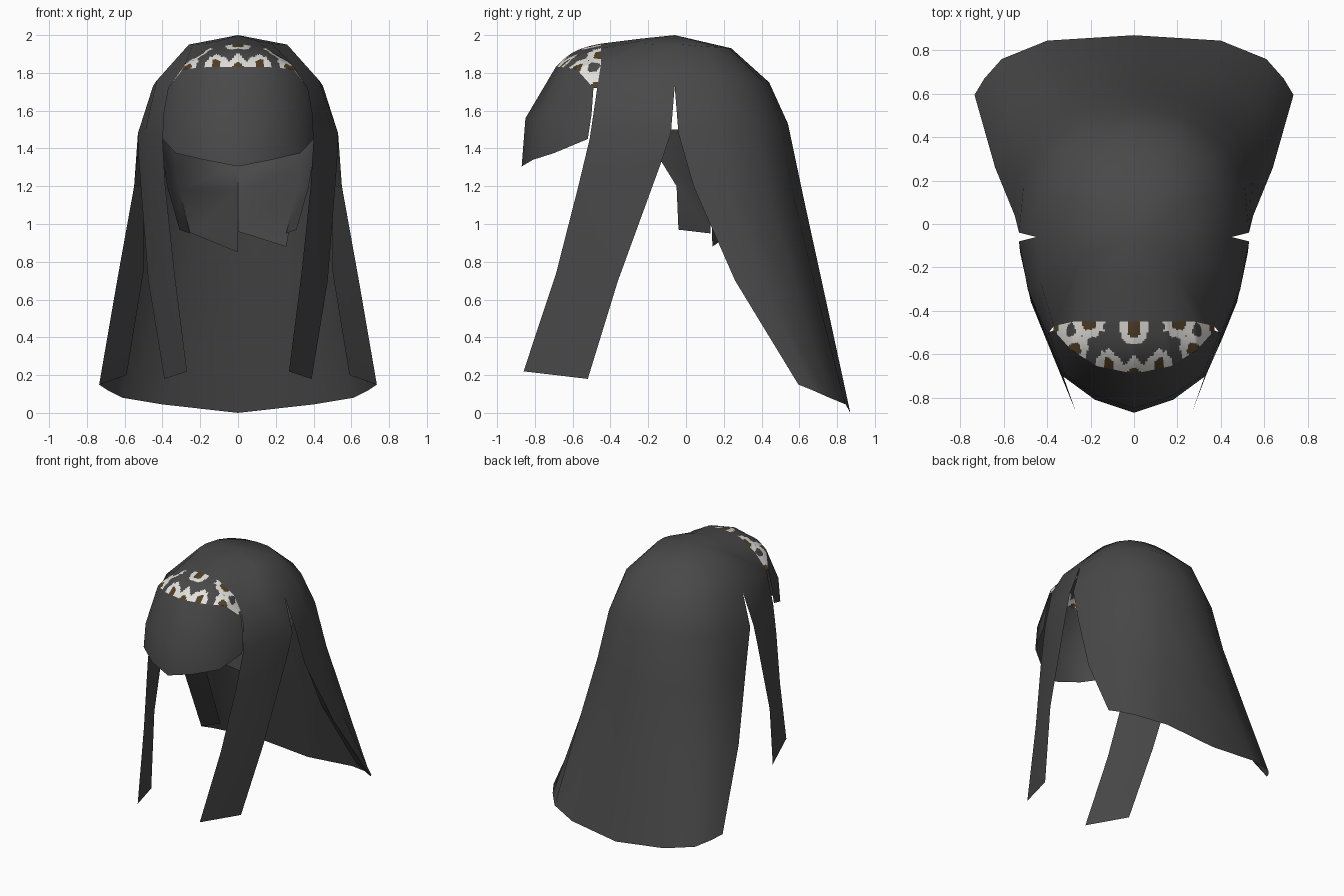
import bpy
import bmesh
import math
from mathutils import Vector

cube = bpy.data.objects.get("Cube")
if cube:
    bpy.data.objects.remove(cube, do_unlink=True)


def make_material(name, colour):
    mat = bpy.data.materials.new(name)
    mat.use_nodes = True
    rgba = (*colour, 1)
    mat.diffuse_color = rgba
    bsdf = mat.node_tree.nodes["Principled BSDF"]
    bsdf.inputs["Base Color"].default_value = rgba
    bsdf.inputs["Roughness"].default_value = 0.9
    return mat


charcoal = make_material("charcoal cloth", (0.066, 0.066, 0.066))
ivory = make_material("ivory pattern", (0.75, 0.74, 0.71))
brown = make_material("brown pattern", (0.085, 0.05, 0.02))


def loft(bm, rows, mirrored=True):
    """Join neighbouring rows of points with quads, on both sides if mirrored."""
    for side in ((1, -1) if mirrored else (1,)):
        grid = [[bm.verts.new((x * side, y, z)) for x, y, z in row] for row in rows]
        for upper, lower in zip(grid, grid[1:]):
            for i in range(len(upper) - 1):
                quad = [upper[i], lower[i], lower[i + 1], upper[i + 1]]
                bm.faces.new(quad if side > 0 else quad[::-1])


def finish(name, bm, materials, smooth_angle=55):
    """Weld the lofted strips and turn them into a smooth shaded object."""
    bmesh.ops.remove_doubles(bm, verts=bm.verts, dist=0.0005)
    mesh = bpy.data.meshes.new(name)
    bm.to_mesh(mesh)
    bm.free()
    for mat in materials:
        mesh.materials.append(mat)
    obj = bpy.data.objects.new(name, mesh)
    bpy.context.collection.objects.link(obj)
    bpy.ops.object.select_all(action="DESELECT")
    obj.select_set(True)
    bpy.context.view_layer.objects.active = obj
    bpy.ops.object.shade_smooth_by_angle(angle=math.radians(smooth_angle))
    return obj


def along(points, t):
    """Point at fraction t of a polyline."""
    s = t * (len(points) - 1)
    i = min(int(s), len(points) - 2)
    return Vector(points[i]).lerp(Vector(points[i + 1]), s - i)


# Shared edges, each running from the centre line to the model's left
brow_edge = [(0, -.45, 1.955), (.15, -.45, 1.93), (.28, -.45, 1.85), (.37, -.47, 1.72)]
veil_edge = [(0, -.69, 1.83), (.17, -.655, 1.83), (.29, -.58, 1.82), (.37, -.49, 1.72)]

# Hood crown: rings around the apex, running from front to back
apex = (0, -.06, 2)
top_ring = [(0, -.25, 1.98), (.1, -.24, 1.97), (.18, -.22, 1.955), (.24, -.15, 1.95),
            (.26, -.1, 1.95), (.26, -.02, 1.95), (.24, .1, 1.94), (.19, .18, 1.935),
            (.1, .23, 1.93), (0, .24, 1.93)]
temple_ring = brow_edge + [(.43, -.27, 1.76), (.45, -.06, 1.73), (.42, .14, 1.75),
                           (.34, .3, 1.75), (.19, .41, 1.75), (0, .44, 1.75)]

# Front tails and back drape are split by a slit below the temple
tail_rows = [
    temple_ring[3:6],
    [(.4, -.51, 1.45), (.49, -.3, 1.5), (.53, -.08, 1.48)],
    [(.385, -.57, 1.2), (.47, -.36, 1.25), (.525, -.13, 1.33)],
    [(.335, -.69, .73), (.41, -.52, .72), (.475, -.36, .7)],
    [(.27, -.86, .22), (.33, -.69, .2), (.39, -.52, .18)],
]
drape_rows = [
    temple_ring[5:],
    [(.53, -.04, 1.48), (.51, .17, 1.5), (.41, .37, 1.52), (.22, .5, 1.53), (0, .54, 1.53)],
    [(.55, .04, 1.2), (.545, .22, 1.18), (.46, .44, 1.16), (.25, .57, 1.15), (0, .62, 1.15)],
    [(.64, .26, .7), (.62, .42, .66), (.54, .59, .63), (.3, .7, .6), (0, .74, .6)],
    [(.735, .595, .15), (.69, .67, .12), (.61, .76, .08), (.4, .845, .045), (0, .87, 0)],
]
hem_fold = [(.5, .1, 1.2), (.5, .32, .75), (.59, .625, .2)]

hood = bmesh.new()
loft(hood, [[apex] * len(top_ring), top_ring, temple_ring])
loft(hood, tail_rows)
loft(hood, drape_rows)
bmesh.ops.remove_doubles(hood, verts=hood.verts, dist=0.0005)
bmesh.ops.dissolve_degenerate(hood, edges=hood.edges, dist=0.0005)
finish("hood", hood, [charcoal])

# Turned-in front hem of the back drape
hem = bmesh.new()
loft(hem, [[fold, row[0]] for fold, row in zip(hem_fold, drape_rows[2:])])
finish("drape_hem", hem, [charcoal])

# Face veil hanging from the forehead band
veil = bmesh.new()
loft(veil, [
    veil_edge,
    [(0, -.85, 1.56), (.18, -.79, 1.56), (.32, -.69, 1.56), (.395, -.5, 1.58)],
    [(0, -.87, 1.305), (.18, -.81, 1.34), (.33, -.7, 1.375), (.4, -.52, 1.45)],
])
finish("face_veil", veil, [charcoal])

# Inner neck wrap: overlapping panels with a stepped lower hem
wrap_top = [(.44, -.1, 1.5), (.36, .24, 1.5), (0, .43, 1.5)]
wrap_mid = [(.395, -.13, 1.33), (.33, .14, 1.3), (0, .33, 1.3)]
wrap_low = [(.375, -.05, 1.2), (.31, .13, 1.18), (0, .29, 1.18)]
hem_left = [(.31, -.04, .97), (.255, .13, .95), (.255, .14, .88), (0, .25, .96)]
hem_right = [(.31, -.04, .97), (.255, .13, .95), (.255, .14, .955), (0, .25, .85)]
wrap = bmesh.new()
for side, hem_line in ((1, hem_left), (-1, hem_right)):
    for i in range(2):
        rows = [r[i:i + 2] for r in (wrap_top, wrap_mid, wrap_low)]
        rows.append(hem_line[2 * i:2 * i + 2])
        flipped = [[(x * side, y, z) for x, y, z in row] for row in rows]
        loft(wrap, flipped if side > 0 else [r[::-1] for r in flipped], mirrored=False)
finish("neck_wrap", wrap, [charcoal])

# Forehead band: fine grid between the two brow edges, coloured by blotches
columns, bands = 48, 28
band = bmesh.new()
grid = []
for j in range(bands + 1):
    v = j / bands
    row = []
    for i in range(columns + 1):
        u = i / columns
        p = along(brow_edge, u).lerp(along(veil_edge, u), v)
        bulge = math.sin(math.pi * v) * 0.02 * (1 - u)
        row.append(p + Vector((0, -bulge, bulge)))
    grid.append(row)
loft(band, grid)

brown_spots = [(0, -.48), (.21, -.455), (.11, -.645), (0, -.69), (.27, -.575), (.36, -.48)]
dark_spots = [(.1, -.47), (.08, -.56), (.19, -.555), (.3, -.49), (.05, -.62), (.2, -.64)]
spots = [(s, 2) for s in brown_spots] + [(s, 0) for s in dark_spots]
band.faces.ensure_lookup_table()
for face in band.faces:
    c = face.calc_center_median()
    ranked = sorted((math.hypot(abs(c.x) - s[0], c.y - s[1]), index) for s, index in spots)
    nearest, second = ranked[0], ranked[1]
    on_border = second[0] - nearest[0] < 0.036 and second[1] + nearest[1] > 0
    face.material_index = 1 if on_border else nearest[1]
finish("forehead_band", band, [charcoal, ivory, brown])
